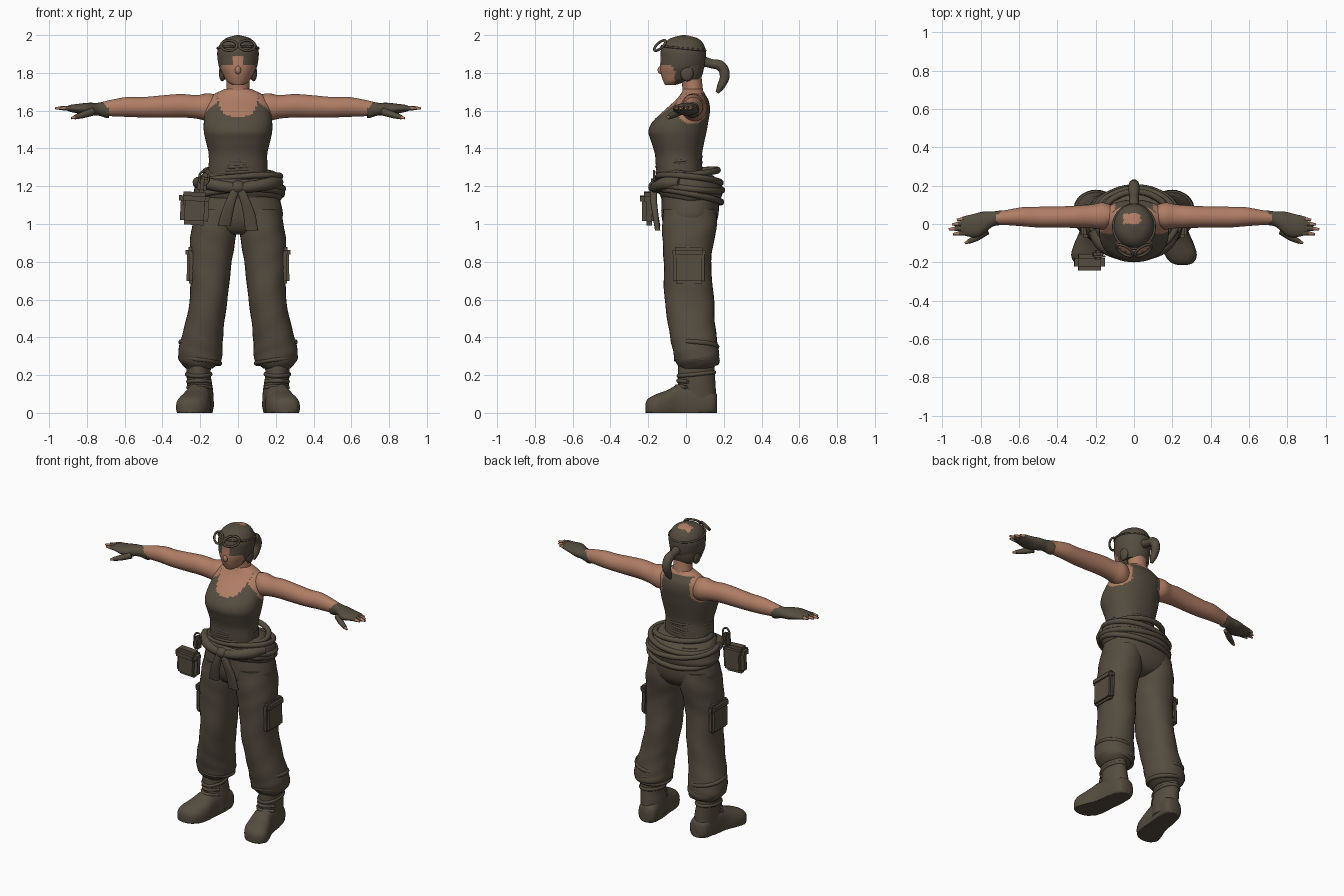
import bpy, bmesh, math
from mathutils import Vector

if "Cube" in bpy.data.objects:
    bpy.data.objects.remove(bpy.data.objects["Cube"])


def material(name, rgb):
    m = bpy.data.materials.new(name)
    m.use_nodes = True
    m.diffuse_color = (*rgb, 1)
    m.node_tree.nodes["Principled BSDF"].inputs["Base Color"].default_value = (*rgb, 1)
    return m


CLOTH = material("brown cloth", (0.09, 0.073, 0.05))
SKIN = material("tan skin", (0.43, 0.205, 0.13))
AXES = {"z": ((1, 0, 0), (0, 1, 0)), "x": ((0, 1, 0), (0, 0, 1)), "y": ((1, 0, 0), (0, 0, 1))}


def finish(name, bm, mats, rule=None):
    bmesh.ops.recalc_face_normals(bm, faces=bm.faces)
    for f in bm.faces:
        f.smooth = True
        if rule:
            f.material_index = rule(f.calc_center_median())
    me = bpy.data.meshes.new(name)
    bm.to_mesh(me)
    bm.free()
    for m in mats:
        me.materials.append(m)
    ob = bpy.data.objects.new(name, me)
    bpy.context.collection.objects.link(ob)
    ob.select_set(True)
    bpy.context.view_layer.objects.active = ob
    bpy.ops.object.shade_smooth_by_angle(angle=math.radians(50))
    ob.select_set(False)
    return ob


def spline(rows, steps):
    """Catmull-Rom interpolation of rows of numbers."""
    out = []
    for i in range(len(rows) - 1):
        p = [rows[max(0, min(len(rows) - 1, i + k))] for k in (-1, 0, 1, 2)]
        for s in range(steps):
            t = s / steps
            out.append([b + t * ((c - a) + t * (2 * a - 5 * b + 4 * c - d + t * (3 * b - 3 * c + d - a))) / 2
                        for a, b, c, d in zip(*p)])
    return out + [list(rows[-1])]


def loft(name, rows, mats, axis="z", side=1, steps=4, seg=32, power=2, tilt=0, fold=0, rule=None):
    """Skin over cross-sections given as x, y, z, radius, radius."""
    u, v = map(Vector, AXES[axis])
    bm = bmesh.new()
    rings = []
    for n, (x, y, z, a, b) in enumerate(spline(rows, steps)):
        ring = []
        for k in range(seg):
            t = math.tau * k / seg
            c, s = math.cos(t), math.sin(t)
            wave = 1 + fold * math.sin(3 * t + n * 1.3)
            p = Vector((x, y, z))
            p += u * wave * abs(a) * math.copysign(abs(c) ** (2 / power), c)
            p += v * wave * abs(b) * math.copysign(abs(s) ** (2 / power), s)
            ring.append(bm.verts.new((p.x * side, p.y, max(0, p.z + tilt * p.y))))
        rings.append(ring)
    for r, q in zip(rings, rings[1:]):
        for k in range(seg):
            j = (k + 1) % seg
            bm.faces.new((r[k], r[j], q[j], q[k]))
    bm.faces.new(rings[0])
    bm.faces.new(rings[-1])
    return finish(name, bm, mats, rule)


def tube(name, pts, mat, side=1, cyclic=False):
    """Rounded tube through points given as x, y, z, radius."""
    cu = bpy.data.curves.new(name, "CURVE")
    cu.dimensions = "3D"
    cu.bevel_depth, cu.bevel_resolution, cu.resolution_u = 1, 3, 6
    cu.use_fill_caps = True
    sp = cu.splines.new("BEZIER")
    sp.bezier_points.add(len(pts) - 1)
    for bp, (x, y, z, r) in zip(sp.bezier_points, pts):
        bp.co, bp.radius = (x * side, y, z), r
        bp.handle_left_type = bp.handle_right_type = "AUTO"
    sp.use_cyclic_u = cyclic
    cu.materials.append(mat)
    ob = bpy.data.objects.new(name, cu)
    bpy.context.collection.objects.link(ob)


def loop(name, centre, rx, ry, r, slope=0, lean=0, count=12):
    """Closed band around the body; slope tips it in y, lean in x."""
    pts = []
    for k in range(count):
        t = math.tau * k / count
        x, y = rx * math.cos(t), ry * math.sin(t)
        pts.append((centre[0] + x, centre[1] + y, centre[2] + slope * y + lean * x, r))
    tube(name, pts, CLOTH, cyclic=True)


def ball(name, centre, radii, mat):
    bm = bmesh.new()
    bmesh.ops.create_uvsphere(bm, u_segments=20, v_segments=12, radius=1)
    bmesh.ops.scale(bm, vec=radii, verts=bm.verts)
    bmesh.ops.translate(bm, vec=centre, verts=bm.verts)
    finish(name, bm, [mat])


def box(name, centre, size, lean=0):
    bm = bmesh.new()
    bmesh.ops.create_cube(bm, size=1)
    bmesh.ops.scale(bm, vec=size, verts=bm.verts)
    bmesh.ops.bevel(bm, geom=bm.edges[:], offset=min(size) * 0.3, segments=2, affect="EDGES")
    ob = finish(name, bm, [CLOTH])
    ob.location, ob.rotation_euler.y = centre, lean


# Head: cap with a bare lower face and nose strip
def head_rule(c):
    face = c.y < -0.06 and c.z < 1.842 and abs(c.x) < 0.09
    nose = abs(c.x) < 0.022 and c.y < -0.1 and c.z < 1.89
    crown = c.z > 1.97 and abs(c.x + 0.01) < 0.045 and 0 < c.y < 0.055
    return int(face or nose or crown)


loft("head", [(0, -.085, 1.735, .028, .026), (0, -.06, 1.755, .058, .06), (0, -.032, 1.79, .08, .1),
              (0, -.02, 1.83, .1, .117), (0, -.014, 1.88, .109, .12), (0, -.014, 1.92, .108, .119),
              (0, -.012, 1.96, .09, .1), (0, -.01, 1.985, .06, .068), (0, -.01, 2, .008, .01)],
     [CLOTH, SKIN], seg=48, rule=head_rule)
ball("nose", (0, -.134, 1.815), (.016, .016, .022), SKIN)
loft("neck", [(0, .04, 1.64, .075, .06), (0, .036, 1.71, .062, .054), (0, .025, 1.80, .06, .055)], [SKIN])
loft("cap_nape", [(0, .03, 1.765, .07, .045), (0, .02, 1.80, .088, .07), (0, 0, 1.86, .1, .1)], [CLOTH])
for s, label in ((1, "left"), (-1, "right")):
    ball(label + "_ear_flap", (s * .083, .005, 1.80), (.018, .035, .045), CLOTH)
    tube(label + "_goggle_rim", [(s * (.048 + .042 * math.cos(a)), -.138 + .022 * math.sin(a) + .02 * math.cos(a),
                                  1.945 + .027 * math.sin(a), .007)
                                 for a in [math.tau * k / 10 for k in range(10)]], CLOTH, cyclic=True)
loop("goggle_strap", (0, -.013, 1.93), .108, .115, .006, slope=-.1)
tube("ponytail", [(0, .08, 1.865, .03), (0, .13, 1.85, .025), (0, .185, 1.835, .029),
                  (0, .205, 1.79, .028), (0, .185, 1.73, .022), (0, .165, 1.695, .01)], CLOTH)


# Torso: sleeveless top with scooped neck and open armholes
def top_rule(c):
    scoop = c.y < 0.05 and abs(c.x / 0.108) ** 2.6 + abs((c.z - 1.7) / 0.135) ** 2.6 < 1
    arm = abs(c.x) > 0.11 and ((c.y - 0.035) / 0.085) ** 2 + ((c.z - 1.62) / 0.09) ** 2 < 1
    blade = c.y > 0.05 and abs(c.x) > 0.1 and 1.57 < c.z < 1.69
    return int(scoop or arm or blade or c.z > 1.697)


loft("tank_top", [(0, -.03, 1.22, .16, .12), (0, -.037, 1.3, .156, .122), (0, -.04, 1.37, .155, .125),
                  (0, -.044, 1.44, .171, .142), (0, -.045, 1.49, .181, .154), (0, -.03, 1.54, .181, .148),
                  (0, .005, 1.6, .173, .122), (0, .03, 1.65, .163, .091), (0, .036, 1.685, .13, .066),
                  (0, .036, 1.715, .07, .05)],
     [CLOTH, SKIN], steps=7, seg=72, power=2.2, rule=top_rule)
for z in (1.285, 1.315, 1.345):
    loop("top_crease", (0, -.037, z), .148, .117, .009, slope=.1, lean=.06 if z < 1.33 else -.08)

# Hips and the garment tied around them
loft("hips", [(0, .02, 1.24, .19, .14), (0, .022, 1.12, .225, .152), (0, .02, 1.03, .235, .148),
              (0, .015, .97, .17, .12), (0, .01, .945, .06, .08)], [CLOTH], power=2.3)
loft("tied_garment", [(0, .015, 1.12, .215, .145), (0, .02, 1.15, .24, .165), (.008, .02, 1.2, .236, .172),
                      (.008, .015, 1.245, .215, .165), (0, 0, 1.28, .17, .135)],
     [CLOTH], tilt=-.12, fold=.012)
for z, rx, ry, slope, lean in ((1.15, .225, .168, -.2, .05), (1.2, .23, .172, -.12, -.06),
                               (1.235, .215, .165, -.1, .08), (1.27, .18, .15, .1, -.05)):
    loop("garment_fold", (.008, .018, z), rx, ry, .017, slope, lean)
ball("sleeve_knot", (0, -.165, 1.195), (.04, .035, .035), CLOTH)
for s, end in ((-1, .99), (1, .965)):
    loft("hanging_sleeve", [(.005, -.17, 1.2, .022, .018), (.035, -.172, 1.13, .026, .018),
                            (.06, -.162, 1.05, .032, .016), (.072, -.15, end, .034, .014)],
         [CLOTH], side=s, power=3)
    tube("sleeve_wrap", [(0, -.165, 1.19, .028), (.09, -.15, 1.2, .032), (.17, -.105, 1.215, .034),
                         (.215, -.03, 1.22, .03)], CLOTH, s)

# Belt pouch with flap and hanging ring
box("pouch", (-.23, -.195, 1.08), (.15, .075, .17), .05)
box("pouch_flap", (-.232, -.2, 1.135), (.16, .085, .07), .05)
box("pouch_clip", (-.19, -.16, 1.21), (.05, .05, .09), .1)
tube("pouch_ring", [(-.18 + .025 * math.cos(a), -.17, 1.245 + .035 * math.sin(a), .006)
                    for a in [math.tau * k / 8 for k in range(8)]], CLOTH, cyclic=True)

for s, label in ((1, "left_"), (-1, "right_")):
    # Trouser leg gathered at a baggy cuff
    loft(label + "trouser_leg", [(.12, .02, 1.08, .105, .14), (.125, .018, .98, .12, .145), (.138, .01, .88, .118, .132),
                                 (.147, .008, .77, .11, .125), (.153, .016, .62, .1, .131), (.175, .028, .48, .103, .125),
                                 (.193, .043, .38, .112, .123), (.2, .055, .31, .117, .12), (.2, .06, .27, .108, .115),
                                 (.205, .055, .235, .07, .085)],
         [CLOTH], side=s, fold=.012, power=2.2)
    for z, lean in ((.275, .12), (.315, -.15), (.36, .15)):
        loop(label + "cuff_fold", (s * .2, .056, z), .103, .107, .013, -.08, s * lean, 10)
    box(label + "thigh_pocket", (s * .248, .015, .775), (.045, .165, .18), s * -.02)
    box(label + "pocket_flap", (s * .253, .015, .85), (.05, .175, .055), s * -.02)

    # Boot: shaft, foot and sole
    loft(label + "boot_shaft", [(.208, .055, .28, .066, .095), (.208, .055, .2, .064, .098),
                                (.2, .058, .12, .068, .1), (.195, .06, .03, .068, .1)], [CLOTH], side=s)
    loft(label + "boot_foot", [(.19, .163, .05, .04, .05), (.192, .14, .05, .062, .07), (.2, .06, .05, .068, .11),
                               (.212, -.03, .04, .07, .115), (.228, -.1, .035, .083, .085),
                               (.244, -.16, .03, .084, .068), (.252, -.2, .028, .06, .048),
                               (.254, -.214, .025, .025, .025)],
         [CLOTH], axis="y", side=s, power=2.5)
    loop(label + "boot_collar", (s * .208, .055, .205), .062, .094, .011, .1)
    for z, y in ((.135, -.048), (.165, -.04)):
        tube(label + "boot_strap", [(.145, y + .05, z, .01), (.208, y, z + .005, .012), (.268, y + .05, z, .01)], CLOTH, s)

    # Bare arm
    loft(label + "arm", [(.1, .04, 1.61, .05, .07), (.16, .042, 1.618, .07, .074), (.22, .04, 1.62, .062, .062),
                         (.3, .038, 1.626, .058, .062), (.4, .036, 1.622, .055, .059), (.5, .036, 1.618, .054, .054),
                         (.58, .038, 1.62, .05, .053), (.66, .034, 1.615, .04, .045), (.72, .03, 1.61, .034, .036)],
         [SKIN], axis="x", side=s)

    # Fingerless glove with bare fingertips
    loft(label + "glove", [(.682, .032, 1.606, .038, .044), (.7, .032, 1.606, .038, .044), (.74, .025, 1.608, .04, .034),
                           (.79, .004, 1.608, .06, .034), (.83, -.008, 1.61, .062, .028), (.88, -.01, 1.612, .052, .02),
                           (.905, -.012, 1.612, .044, .012)],
         [CLOTH], axis="x", side=s)
    tube(label + "thumb", [(.77, -.035, 1.595, .022), (.82, -.07, 1.578, .018), (.865, -.093, 1.565, .012)], CLOTH, s)
    tube(label + "thumb_tip", [(.86, -.091, 1.566, .011), (.882, -.1, 1.56, .006)], SKIN, s)
    for y, tip in ((.03, .925), (.005, .95), (-.02, .967), (-.045, .945)):
        tube(label + "finger", [(.85, y, 1.612, .015), (tip - .03, y - .004, 1.614, .012)], CLOTH, s)
        tube(label + "fingertip", [(tip - .035, y - .004, 1.614, .011), (tip, y - .008, 1.612, .006)], SKIN, s)
